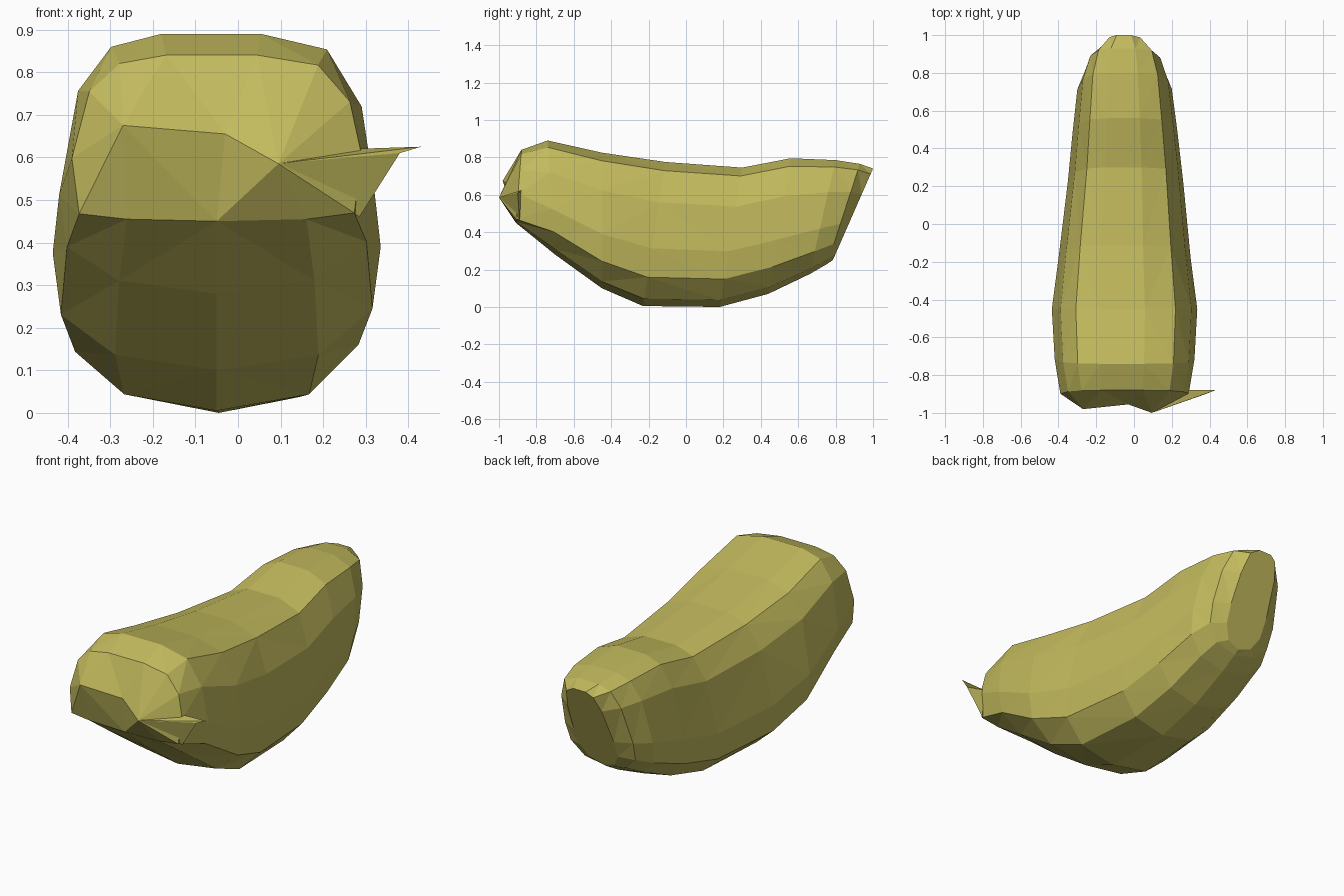
import bpy, bmesh

if "Cube" in bpy.data.objects:
    bpy.data.objects.remove(bpy.data.objects["Cube"])

# Material
olive = bpy.data.materials.new("olive")
olive.diffuse_color = (0.54, 0.49, 0.11, 1)
olive.use_nodes = True
olive.node_tree.nodes["Principled BSDF"].inputs["Base Color"].default_value = olive.diffuse_color


def finish(bm, name):
    bmesh.ops.recalc_face_normals(bm, faces=bm.faces)
    bmesh.ops.triangulate(bm, faces=bm.faces, quad_method='SHORT_EDGE')
    mesh = bpy.data.meshes.new(name)
    bm.to_mesh(mesh)
    bm.free()
    mesh.materials.append(olive)
    obj = bpy.data.objects.new(name, mesh)
    bpy.context.collection.objects.link(obj)
    return obj


# Cross-section (side -1..1, height 0..1): bottom, right side up, left side down
section = [(0, 0), (.62, .05), (.95, .2), (1, .4), (.92, .72), (.7, .94), (.28, 1),
           (-.35, 1), (-.67, .95), (-.88, .78), (-1, .38), (-.95, .18), (-.62, .05)]
n = len(section)

# Slanted slices: bottom y, z, top y, z, left x, right x
slices = [
    (-.91, .45, -.88, .84, -.39, .29),
    (-.70, .28, -.74, .89, -.42, .32),
    (-.45, .10, -.45, .825, -.435, .335),
    (-.23, .005, -.11, .775, -.40, .30),
    (.18, 0, .30, .745, -.35, .26),
    (.44, .07, .56, .795, -.325, .23),
    (.66, .175, .80, .785, -.30, .20),
    (.755, .23, .93, .765, -.255, .155),
    (.785, .25, 1.0, .74, -.17, .07),
]

# Curved body lofted through the slices
bm = bmesh.new()
rings = []
for k, (yb, zb, yt, zt, xl, xr) in enumerate(slices):
    ring = []
    for u, v in section:
        if k == 0 and v < .3:
            v *= .25                     # squarer chin at the front
        ring.append(bm.verts.new(((xl + xr) / 2 + u * (xr - xl) / 2,
                                  yb + (yt - yb) * v, zb + (zt - zb) * v)))
    rings.append(ring)
for a, b in zip(rings, rings[1:]):
    for i in range(n):
        j = (i + 1) % n
        bm.faces.new((a[i], a[j], b[j], b[i]))
bm.faces.new(rings[-1])

# Blunt front end closed onto a three-point ridge
L, M, R = [bm.verts.new(p) for p in
           ((-.27, -.98, .675), (-.03, -.955, .655), (.095, -1, .585))]
r = rings[0]
for i in range(6):
    bm.faces.new((r[i], r[i + 1], R))
for i in range(7, n):
    bm.faces.new((r[i], r[(i + 1) % n], L))
for f in ((r[6], M, R), (r[6], r[7], M), (r[7], L, M), (r[0], R, M), (r[0], M, L)):
    bm.faces.new(f)
finish(bm, "body")

# Thin pointed sliver drawn out from the front right
bm = bmesh.new()
a, b, c, d, tip = [bm.verts.new(p) for p in
                   ((.1, -.998, .586), (.285, -.89, .46), (.28, -.88, .62),
                    (.38, -.9, .61), (.43, -.88, .625))]
for f in ((a, b, d), (b, c, d), (a, d, tip), (a, tip, c), (c, tip, d), (a, c, b)):
    bm.faces.new(f)
finish(bm, "side_sliver")
